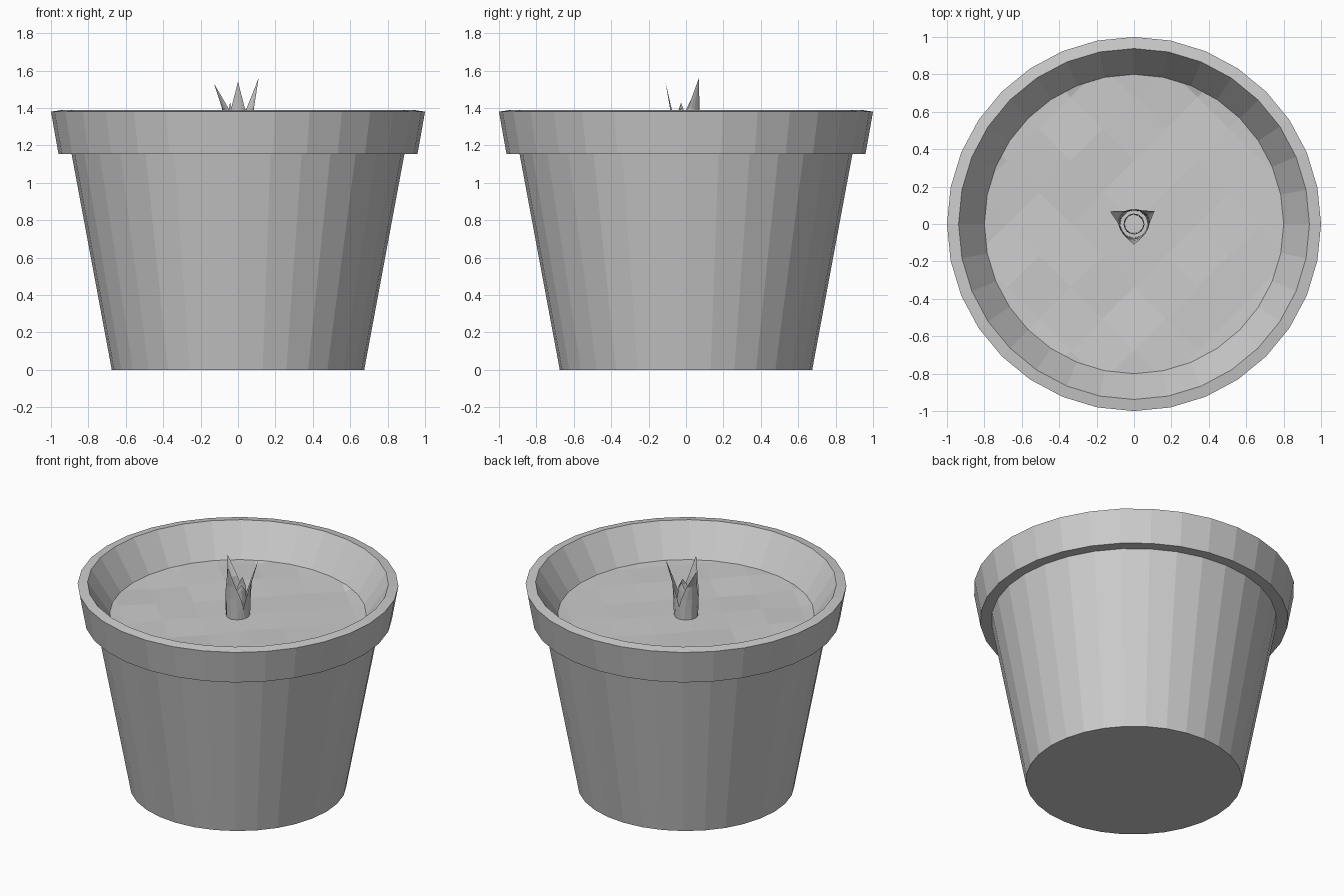
import bpy, bmesh, math, random
from mathutils import Vector, Matrix

if "Cube" in bpy.data.objects:
    bpy.data.objects.remove(bpy.data.objects["Cube"])

random.seed(4)
SEG = 32


def make_object(name, bm):
    mesh = bpy.data.meshes.new(name)
    bm.to_mesh(mesh)
    bm.free()
    obj = bpy.data.objects.new(name, mesh)
    bpy.context.collection.objects.link(obj)
    return obj


def lathe(name, profile):
    bm = bmesh.new()
    verts = [bm.verts.new((r, 0, z)) for r, z in profile]
    edges = [bm.edges.new(pair) for pair in zip(verts, verts[1:])]
    bmesh.ops.spin(bm, geom=verts + edges, cent=(0, 0, 0), axis=(0, 0, 1),
                   angle=math.tau, steps=SEG, use_duplicate=False)
    bmesh.ops.remove_doubles(bm, verts=bm.verts, dist=1e-4)
    bmesh.ops.recalc_face_normals(bm, faces=bm.faces)
    return make_object(name, bm)


# Pot: tapered body, stepped collar and sloping inner wall
lathe("pot", [(0, 0), (0.675, 0), (0.89, 1.155), (0.96, 1.155),
              (1.0, 1.38), (0.938, 1.39), (0.80, 1.18), (0.78, 1.14)])

# Soil: gently uneven diagonal grid trimmed to the round inner wall
bm = bmesh.new()
bmesh.ops.create_grid(bm, x_segments=10, y_segments=10, size=1.2,
                      matrix=Matrix.Rotation(math.radians(45), 4, 'Z'))
for v in bm.verts:
    v.co.z = 1.175 + random.uniform(-0.012, 0.012)
for i in range(SEG):
    a = (i + 0.5) * math.tau / SEG
    n = Vector((math.cos(a), math.sin(a), 0))
    bmesh.ops.bisect_plane(bm, geom=bm.verts[:] + bm.edges[:] + bm.faces[:],
                           plane_co=n * 0.797, plane_no=n, clear_outer=True)
for v in bm.verts:
    if v.is_boundary:
        v.co.z = 1.18
make_object("soil", bm)


# Sprout leaf: strip wrapped round the stem, narrowing to a flared point
def leaf(name, direction, rows, tip):
    bm = bmesh.new()
    base = math.radians(direction)
    previous = None
    for z, r, spread in rows:
        row = []
        for k in range(-2, 3):
            a = base + math.radians(spread) * k / 2
            row.append(bm.verts.new((r * math.cos(a), r * math.sin(a), z)))
        if previous:
            for k in range(4):
                bm.faces.new((previous[k], previous[k + 1], row[k + 1], row[k]))
        previous = row
    r, z = tip
    point = bm.verts.new((r * math.cos(base), r * math.sin(base), z))
    for k in range(4):
        bm.faces.new((previous[k], previous[k + 1], point))
    return make_object(name, bm)


OUTER = [(1.15, 0.074, 68), (1.24, 0.078, 64), (1.31, 0.080, 50), (1.40, 0.086, 25)]
INNER = [(1.15, 0.050, 66), (1.28, 0.056, 55), (1.36, 0.055, 30)]
for i, (direction, tip) in enumerate([(-90, (0.11, 1.54)), (32, (0.13, 1.56)),
                                      (152, (0.145, 1.53))]):
    leaf(f"outer_leaf_{i + 1}", direction, OUTER, tip)
    leaf(f"inner_leaf_{i + 1}", direction + 60, INNER, (0.05, 1.40 + 0.015 * i))
